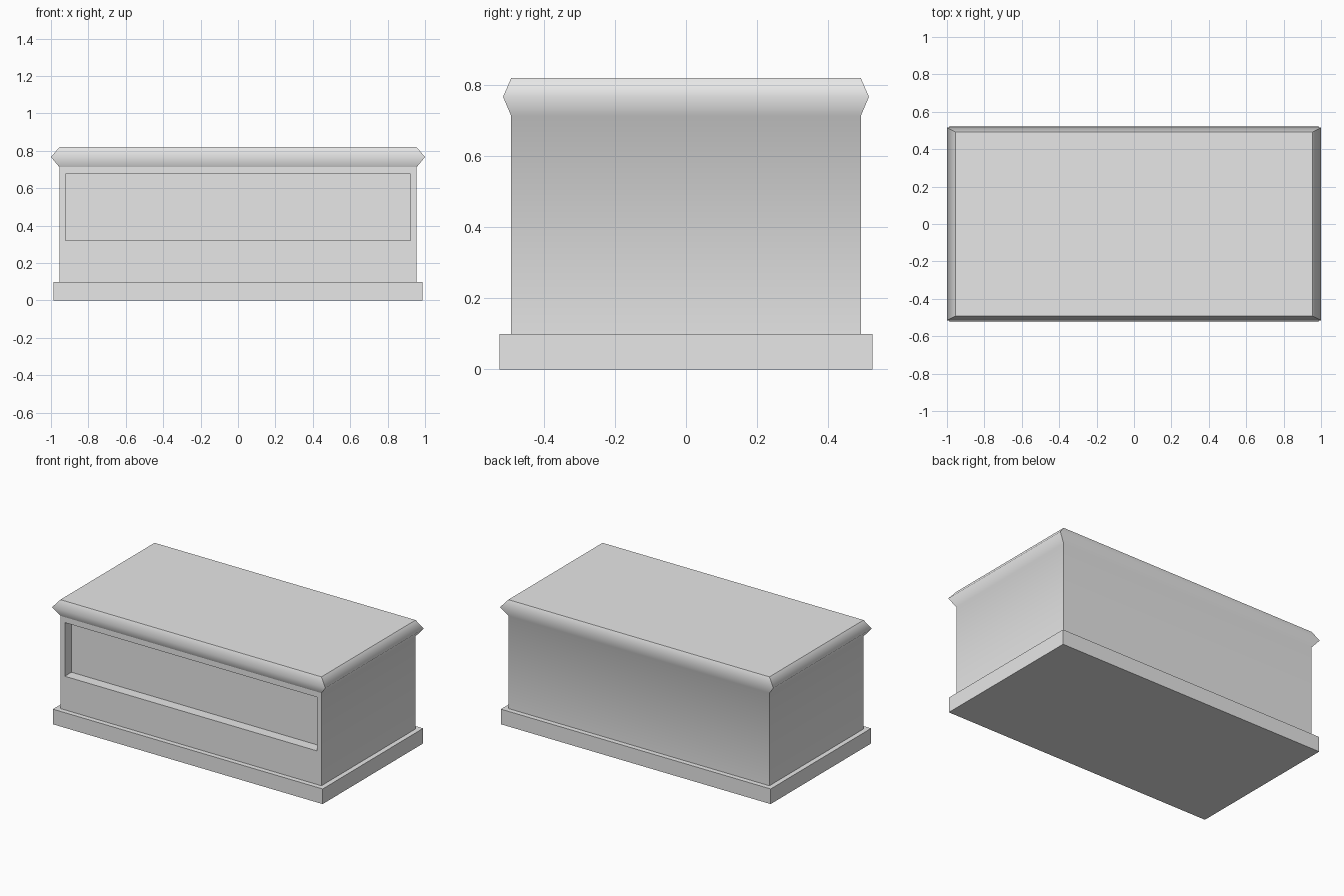
import bpy, bmesh

if "Cube" in bpy.data.objects:
    bpy.data.objects.remove(bpy.data.objects["Cube"], do_unlink=True)

# Single plain grey
grey = bpy.data.materials.new("plain grey")
grey.use_nodes = True
colour = (0.8, 0.8, 0.8, 1)
grey.diffuse_color = colour
grey.node_tree.nodes["Principled BSDF"].inputs["Base Color"].default_value = colour


def finish(bm, name):
    bmesh.ops.recalc_face_normals(bm, faces=bm.faces)
    mesh = bpy.data.meshes.new(name)
    bm.to_mesh(mesh)
    bm.free()
    mesh.materials.append(grey)
    obj = bpy.data.objects.new(name, mesh)
    bpy.context.collection.objects.link(obj)
    return obj


def stack(rings):
    """Closed block through rectangles given as (half x, half y, z)."""
    bm = bmesh.new()
    corners = ((-1, -1), (1, -1), (1, 1), (-1, 1))
    loops = [[bm.verts.new((sx * x, sy * y, z)) for sx, sy in corners]
             for x, y, z in rings]
    sides = []
    for low, high in zip(loops, loops[1:]):
        for i in range(4):
            j = (i + 1) % 4
            sides.append(bm.faces.new((low[i], low[j], high[j], high[i])))
    bm.faces.new(loops[0][::-1])
    bm.faces.new(loops[-1])
    return bm, loops, sides


# Plinth
bm, _, _ = stack([(0.987, 0.525, 0), (0.987, 0.525, 0.1)])
finish(bm, "plinth")

# Counter body with flared rim
bm, loops, sides = stack([(0.955, 0.492, 0.1), (0.955, 0.492, 0.713),
                          (1.0, 0.515, 0.767), (0.955, 0.492, 0.82)])
for f in bm.faces:
    f.smooth = True

# Recessed front panel: inset the front wall, then push a copy inward
front = sides[0]
bmesh.ops.inset_individual(bm, faces=[front], thickness=0.03)
for v in front.verts:
    v.co.x = 0.923 if v.co.x > 0 else -0.923
    v.co.z = 0.677 if v.co.z > 0.4 else 0.322
panel = bmesh.ops.extrude_discrete_faces(bm, faces=[front])["faces"][0]
for v in panel.verts:
    v.co.y += 0.07

# Keep only the rim bends smooth along each side; all other edges sharp
soft = {frozenset((ring[i], ring[(i + 1) % 4]))
        for ring in loops[1:3] for i in range(4)}
soft.discard(frozenset(loops[1][:2]))
for e in bm.edges:
    e.smooth = frozenset(e.verts) in soft
finish(bm, "counter_body")
